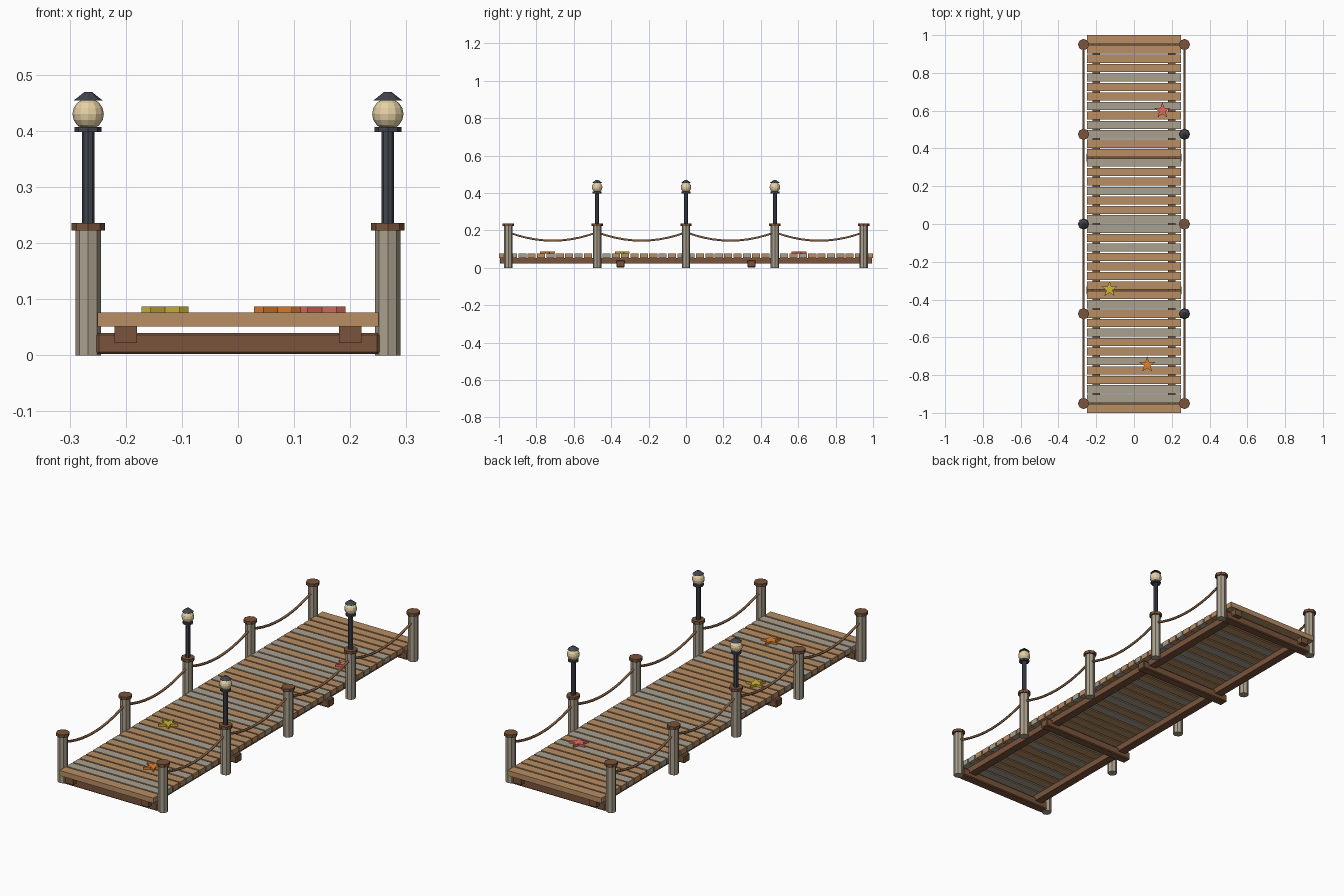
import bpy, bmesh, math
from mathutils import Matrix, Vector

if "Cube" in bpy.data.objects:
    bpy.data.objects.remove(bpy.data.objects["Cube"])


def material(name, rgb):
    # sRGB bytes to a flat linear colour
    col = [((c / 255 + 0.055) / 1.055) ** 2.4 for c in rgb] + [1]
    m = bpy.data.materials.new(name)
    m.use_nodes = True
    m.diffuse_color = col
    bsdf = m.node_tree.nodes["Principled BSDF"]
    bsdf.inputs["Base Color"].default_value = col
    bsdf.inputs["Roughness"].default_value = 0.9
    return m


tan = material("tan wood", (184, 142, 100))
grey = material("weathered wood", (170, 160, 141))
brown = material("brown wood", (121, 84, 59))
rope_col = material("rope", (132, 96, 66))
metal = material("dark metal", (66, 70, 79))
glow = material("cream glass", (228, 208, 164))
coral = material("coral red", (222, 108, 94))
yellow = material("yellow", (206, 182, 54))
orange = material("orange", (222, 128, 46))


def finish(name, bm, mat):
    bmesh.ops.recalc_face_normals(bm, faces=bm.faces)
    mesh = bpy.data.meshes.new(name)
    bm.to_mesh(mesh)
    bm.free()
    mesh.materials.append(mat)
    obj = bpy.data.objects.new(name, mesh)
    bpy.context.collection.objects.link(obj)
    return obj


def box(name, centre, size, mat, bevel=0):
    bm = bmesh.new()
    bmesh.ops.create_cube(bm, size=1, matrix=Matrix.Translation(centre) @ Matrix.Diagonal((*size, 1)))
    if bevel:
        bmesh.ops.bevel(bm, geom=bm.edges[:], offset=bevel, segments=1, affect='EDGES')
    return finish(name, bm, mat)


def column(name, x, y, z0, z1, r0, r1, mat, sides=8):
    bm = bmesh.new()
    bmesh.ops.create_cone(bm, cap_ends=True, segments=sides, radius1=r0, radius2=r1,
                          depth=z1 - z0, matrix=Matrix.Translation((x, y, (z0 + z1) / 2)))
    return finish(name, bm, mat)


def lamp(x, y):
    column("lamp_pole", x, y, 0.235, 0.4, 0.011, 0.011, metal)
    column("lamp_collar", x, y, 0.398, 0.407, 0.024, 0.024, metal)
    bm = bmesh.new()
    bmesh.ops.create_uvsphere(bm, u_segments=12, v_segments=8, radius=0.028,
                              matrix=Matrix.Translation((x, y, 0.43)))
    finish("lamp_globe", bm, glow)
    column("lamp_roof", x, y, 0.454, 0.469, 0.026, 0.007, metal)


def rope(x, y0, y1, steps=10):
    # sagging tube with six sides
    bm = bmesh.new()
    rings = []
    for i in range(steps + 1):
        t = i / steps
        c = Vector((x, y0 + (y1 - y0) * t, 0.19 - 0.18 * t * (1 - t)))
        rings.append([bm.verts.new(c + 0.006 * Vector((math.cos(k * math.pi / 3), 0, math.sin(k * math.pi / 3))))
                      for k in range(6)])
    for a, b in zip(rings, rings[1:]):
        for k in range(6):
            bm.faces.new((a[k], a[k - 1], b[k - 1], b[k]))
    bm.faces.new(rings[0])
    bm.faces.new(rings[-1])
    obj = finish("rope", bm, rope_col)
    for p in obj.data.polygons:
        p.use_smooth = len(p.vertices) == 4


def starfish(name, x, y, mat):
    bm = bmesh.new()
    pts = []
    for i in range(10):
        a, r = math.pi / 2 + i * math.pi / 5, 0.018 if i % 2 else 0.044
        pts.append(bm.verts.new((x + r * math.cos(a), y + r * math.sin(a), 0.075)))
    face = bm.faces.new(pts)
    up = bmesh.ops.extrude_face_region(bm, geom=[face])["geom"]
    for v in up:
        if isinstance(v, bmesh.types.BMVert):
            v.co.z = 0.087
    if not any(f.normal.z < 0 and f.calc_center_median().z < 0.076 for f in bm.faces):
        bm.faces.new(pts) if not face.is_valid else None
    finish(name, bm, mat)


# Deck planks, some of them weathered
weathered = {4, 7, 9, 10, 13, 16, 19, 20, 22, 28, 31, 34, 37, 38}
for i in range(40):
    box("plank", (0, 0.975 - i * 0.05, 0.0635), (0.5, 0.043, 0.025), grey if i in weathered else tan)
box("front_edge", (0, -0.9975, 0.0635), (0.5, 0.005, 0.025), tan)
box("back_edge", (0, 0.9975, 0.0635), (0.5, 0.005, 0.025), tan)

# Frame under the deck
for side in (-1, 1):
    box("stringer", (side * 0.2, 0, 0.0365), (0.04, 1.99, 0.029), brown)
for y in (-0.95, -0.35, 0.35, 0.95):
    box("cross_beam", (0, y, 0.021), (0.504, 0.044, 0.038), brown, 0.004)

# Posts, caps and ropes on both sides
rows = [-0.95, -0.475, 0, 0.475, 0.95]
for x in (-0.267, 0.267):
    for y in rows:
        column("post", x, y, 0, 0.224, 0.0225, 0.0225, grey)
        column("post_cap", x, y, 0.222, 0.236, 0.03, 0.03, brown)
    for y0, y1 in zip(rows, rows[1:]):
        rope(x, y0, y1)

# Lamps
for x, y in ((-0.267, 0), (0.267, 0.475), (0.267, -0.475)):
    lamp(x, y)

# Starfish on the deck
starfish("coral_starfish", 0.15, 0.6, coral)
starfish("yellow_starfish", -0.13, -0.345, yellow)
starfish("orange_starfish", 0.07, -0.745, orange)
